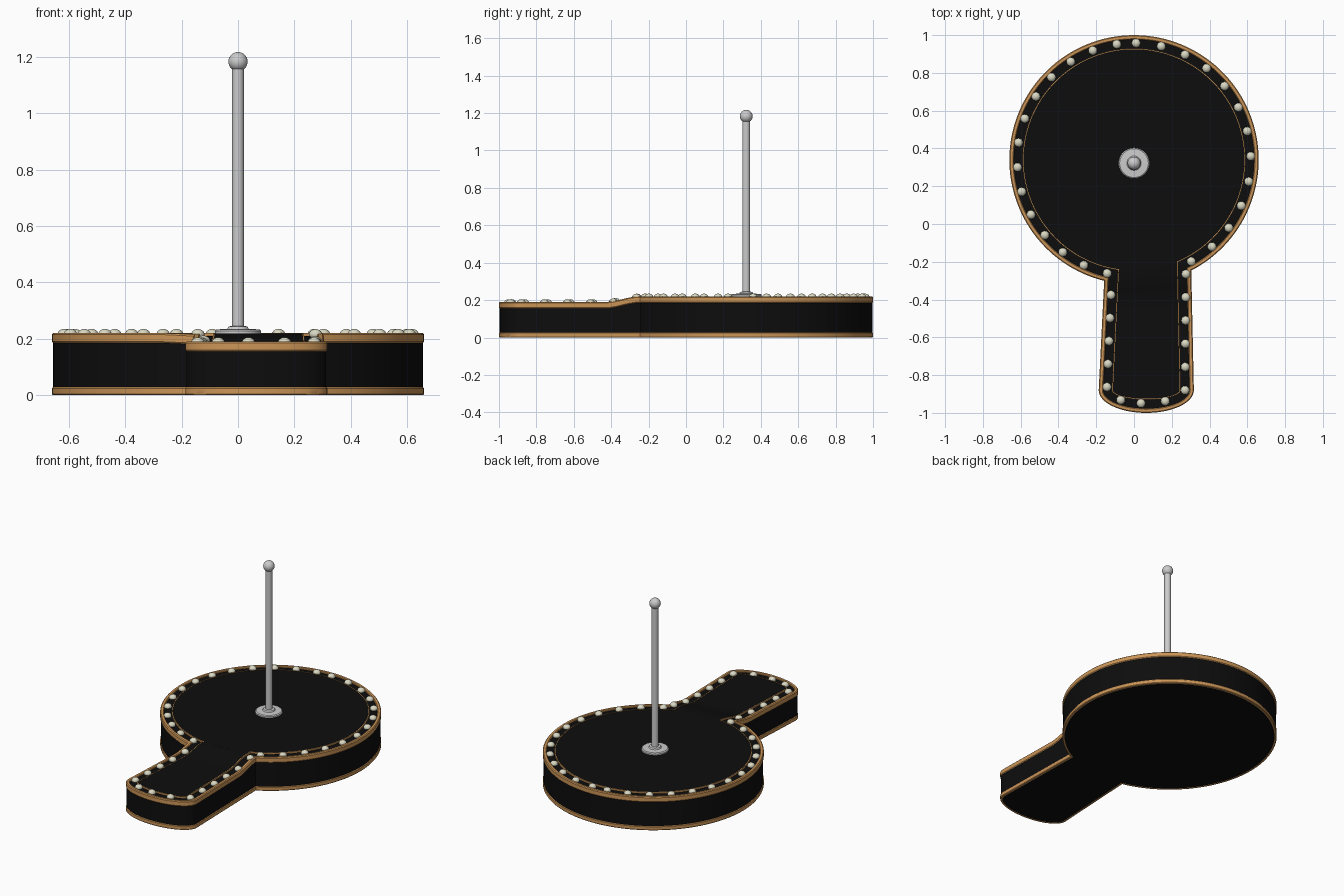
import bpy, bmesh, math
from mathutils import Vector

if "Cube" in bpy.data.objects:
    bpy.data.objects.remove(bpy.data.objects["Cube"])

R, CY = 0.66, 0.34            # round stage radius and centre
END_Y, END_X = -0.88, 0.065   # where the runway nose starts
NOSE_A, NOSE_B = 0.252, 0.12


def mat(name, col):
    m = bpy.data.materials.new(name)
    m.diffuse_color = (*col, 1)
    m.use_nodes = True
    m.node_tree.nodes["Principled BSDF"].inputs["Base Color"].default_value = m.diffuse_color
    return m


BLACK = mat("black", (0.004, 0.004, 0.004))
GOLD = mat("gold trim", (0.60, 0.30, 0.095))
BULB = mat("cream bulb", (0.70, 0.69, 0.55))
SILVER = mat("silver", (0.60, 0.60, 0.60))


def top(y):
    """Height of the deck edge: the runway ramps up to the stage."""
    t = min(1, max(0, (y + 0.43) / 0.18))
    return 0.19 + 0.03 * t * t * (3 - 2 * t)


def side_x(s, y):
    t = (y - END_Y) / 0.6
    return (-0.187 + 0.03 * t) if s < 0 else (0.317 - 0.013 * t)


def junction(s, d):
    """Point where the inset runway edge meets the inset circle."""
    y = -0.25
    for _ in range(20):
        x = side_x(s, y) - s * d
        y = CY - math.sqrt((R - d) ** 2 - x * x)
    return x, y


def runway(s, d, n=24, m=16):
    """One runway edge, from the stage to the middle of the nose."""
    _, y0 = junction(s, d)
    pts = []
    for i in range(n + 1):
        y = y0 + (END_Y - y0) * i / n
        pts.append((side_x(s, y) - s * d, y))
    for i in range(1, m + 1):
        a = math.pi / 2 * i / m
        pts.append((END_X + s * (NOSE_A - d) * math.cos(a),
                    END_Y - (NOSE_B - d) * math.sin(a)))
    return pts


def outline(d, n=120):
    """Closed stage outline inset by d."""
    xr, yr = junction(1, d)
    xl, yl = junction(-1, d)
    a0 = math.atan2(yr - CY, xr)
    a1 = math.atan2(yl - CY, xl) + 2 * math.pi
    arc = []
    for i in range(1, n):
        a = a0 + (a1 - a0) * i / n
        arc.append(((R - d) * math.cos(a), CY + (R - d) * math.sin(a)))
    return arc + runway(-1, d) + runway(1, d)[-2::-1]


def finish(name, bm, m, angle=35):
    bmesh.ops.recalc_face_normals(bm, faces=bm.faces)
    me = bpy.data.meshes.new(name)
    bm.to_mesh(me)
    bm.free()
    me.materials.append(m)
    ob = bpy.data.objects.new(name, me)
    bpy.context.collection.objects.link(ob)
    bpy.context.view_layer.objects.active = ob
    ob.select_set(True)
    bpy.ops.object.shade_smooth_by_angle(angle=math.radians(angle))
    ob.select_set(False)
    return ob


def band(name, profile, m):
    """Sweep a closed profile of (inset, follows deck, height) round the outline."""
    bm = bmesh.new()
    rings = [[bm.verts.new((x, y, (top(y) if up else 0) + z)) for x, y in outline(d)]
             for d, up, z in profile]
    n = len(rings[0])
    for k, r in enumerate(rings):
        q = rings[(k + 1) % len(rings)]
        for i in range(n):
            j = (i + 1) % n
            bm.faces.new((r[i], r[j], q[j], q[i]))
    return finish(name, bm, m)


def lathe(name, prof, m, loc, n=40):
    """Revolve (radius, z) points; the ends are capped."""
    bm = bmesh.new()
    rings = [[bm.verts.new((loc[0] + r * math.cos(2 * math.pi * i / n),
                            loc[1] + r * math.sin(2 * math.pi * i / n), z))
              for i in range(n)] for r, z in prof]
    for r, q in zip(rings, rings[1:]):
        for i in range(n):
            j = (i + 1) % n
            bm.faces.new((r[i], r[j], q[j], q[i]))
    bm.faces.new(rings[0])
    bm.faces.new(rings[-1])
    return finish(name, bm, m)


# Stage wall with the bulb channel on top
band("stage_wall", [(0.004, 0, 0.01), (0.004, 1, -0.01), (0.08, 1, -0.01),
                    (0.08, 0, 0.01)], BLACK)

# Gold edging, top and bottom, and the thin inner line
band("top_trim", [(0.004, 1, -0.035), (0, 1, -0.03), (0, 1, -0.005), (0.005, 1, 0),
                  (0.019, 1, 0), (0.023, 1, -0.004), (0.023, 1, -0.035)], GOLD)
band("bottom_trim", [(0.003, 0, 0), (0, 0, 0.004), (0, 0, 0.024), (0.004, 0, 0.028),
                     (0.014, 0, 0.028), (0.014, 0, 0)], GOLD)
band("inner_trim", [(0.070, 1, -0.012), (0.070, 1, 0.0), (0.075, 1, 0.0),
                    (0.075, 1, -0.012)], GOLD)

# Underside plate
bm = bmesh.new()
f = bm.faces.new([bm.verts.new((x, y, 0.002)) for x, y in outline(0.010)])
bmesh.ops.extrude_face_region(bm, geom=[f])
bm.verts.ensure_lookup_table()
for v in bm.verts[len(bm.verts) // 2:]:
    v.co.z = 0.012
finish("underside", bm, BLACK)

# Runway floor
bm = bmesh.new()
rows = [[bm.verts.new((x, y, top(y) - 0.001)) for x, y in pair]
        for pair in zip(runway(-1, 0.074), runway(1, 0.074))]
for a, b in zip(rows, rows[1:]):
    bm.faces.new((a[0], b[0], b[1], a[1]))
bmesh.ops.remove_doubles(bm, verts=bm.verts, dist=1e-5)
ob = finish("runway_floor", bm, BLACK)
if ob.data.polygons[0].normal.z < 0:
    ob.data.flip_normals()

# Round floor
lathe("stage_floor", [(0.586, 0.20), (0.586, 0.219)], BLACK, (0, CY), 120)

# Pole with base plate, collar and ball
P = (0, 0.322)
lathe("pole_base", [(0.082, 0.215), (0.082, 0.228), (0.076, 0.233), (0.038, 0.235),
                    (0.034, 0.243), (0.020, 0.246)], SILVER, P)
lathe("pole", [(0.021, 0.22), (0.021, 1.17)], SILVER, P)
ball = [(0.034 * math.sin(math.pi * i / 20) + 1e-4, 1.183 - 0.034 * math.cos(math.pi * i / 20))
        for i in range(21)]
lathe("pole_ball", ball, SILVER, P)

# Bulbs around the stage and the runway
spots = []
rb = R - 0.042
for first, last, n in ((89, -60.6, 13), (98.5, 256.7, 14)):
    for i in range(n):
        a = math.radians(first + (last - first) * i / (n - 1))
        spots.append((rb * math.cos(a), CY + rb * math.sin(a)))
for a, b, n in (((0.275, -0.265), (0.270, -0.880), 6),
                ((-0.122, -0.376), (-0.143, -0.863), 5)):
    spots += [tuple(Vector(a).lerp(Vector(b), i / (n - 1))) for i in range(n)]
spots += [(0.165, -0.938), (0.037, -0.949), (-0.07, -0.932)]
bm = bmesh.new()
for x, y in spots:
    g = bmesh.ops.create_uvsphere(bm, u_segments=16, v_segments=10, radius=0.0235)
    for v in g["verts"]:
        v.co.z *= 0.8
    bmesh.ops.translate(bm, verts=g["verts"], vec=(x, y, top(y) - 0.004))
finish("bulbs", bm, BULB, 60)
